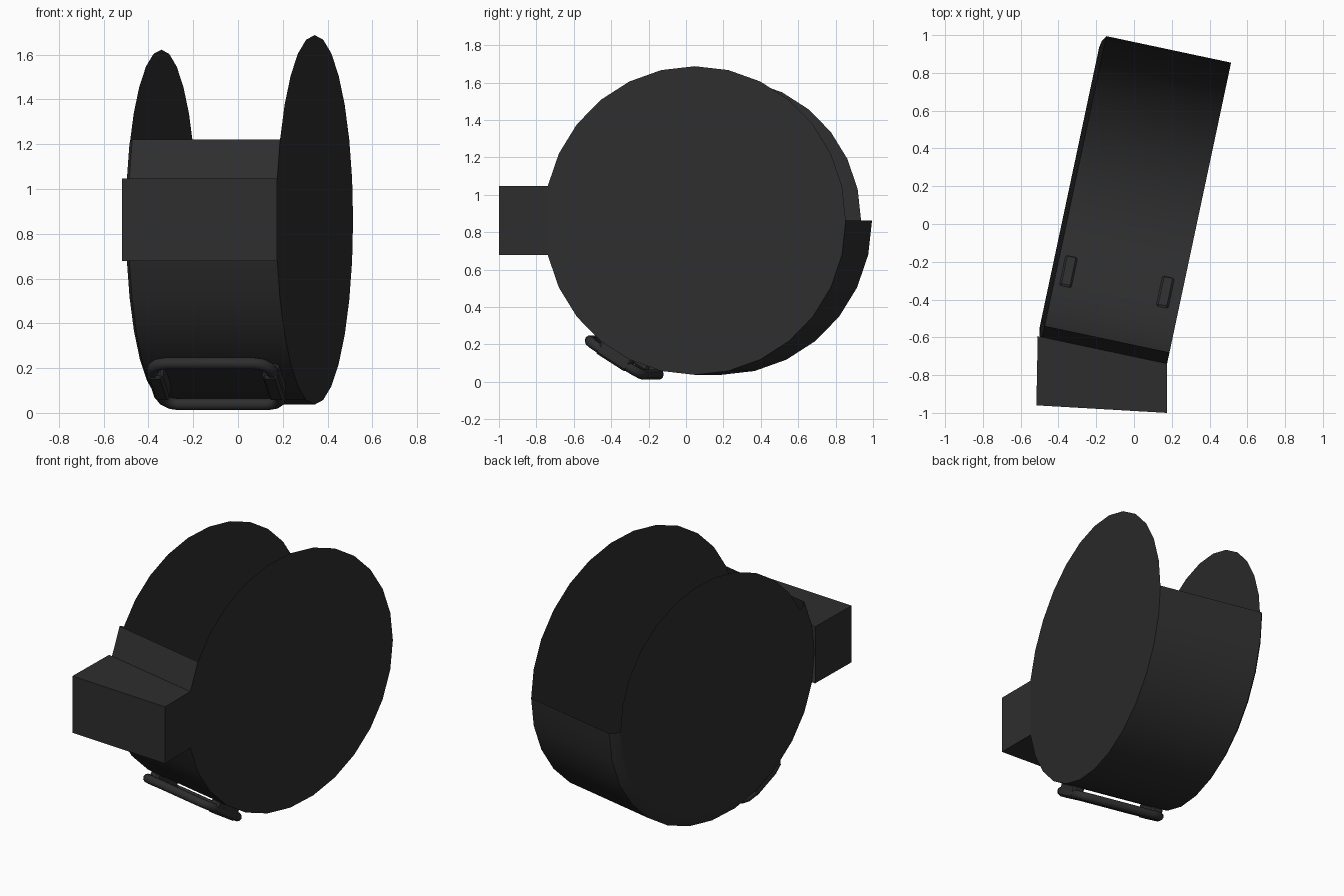
import bpy, bmesh, math
from mathutils import Matrix, Vector

if "Cube" in bpy.data.objects:
    bpy.data.objects.remove(bpy.data.objects["Cube"])

# Drum frame: local x = axle, local y = back, local z = up
FRAME = Matrix.Translation((0, 0.12, 0.862)) @ Matrix.Rotation(math.radians(-12), 4, 'Z')
N = 28
STEP = 2 * math.pi / N
R, R_CAP, HALF = 0.825, 0.76, 0.35

mat = bpy.data.materials.new("charcoal")
mat.diffuse_color = (0.027, 0.027, 0.027, 1)
mat.use_nodes = True
mat.node_tree.nodes["Principled BSDF"].inputs["Base Color"].default_value = mat.diffuse_color


def make(name, verts, faces, centre=(0, 0, 0), smooth=True, local=True):
    """Mesh whose faces all point away from a centre."""
    bm = bmesh.new()
    vs = [bm.verts.new(v) for v in verts]
    for f in faces:
        face = bm.faces.new([vs[i] for i in f])
        face.normal_update()
        if face.normal.dot(face.calc_center_median() - Vector(centre)) < 0:
            face.normal_flip()
    me = bpy.data.meshes.new(name)
    bm.to_mesh(me)
    bm.free()
    if local:
        me.transform(FRAME)
    me.materials.append(mat)
    ob = bpy.data.objects.new(name, me)
    bpy.context.collection.objects.link(ob)
    if smooth:
        bpy.context.view_layer.objects.active = ob
        ob.select_set(True)
        bpy.ops.object.shade_smooth_by_angle(angle=math.radians(30))
        ob.select_set(False)
    return ob


def rim(u, r, i):
    a = i * STEP
    return (u, r * math.cos(a), r * math.sin(a))


# Side discs
for name, u, r in (("right_disc", HALF, R), ("left_disc", -HALF, R_CAP)):
    make(name, [rim(u, r, i) for i in range(N)], [range(N)], smooth=False)

# Open drum wall: from the back, under the bottom, up to the front lip
section = [(HALF, R), (-0.325, R), (-0.343, 0.795), (-HALF, R_CAP)]
stops = list(range(0, -17, -1))
verts = [rim(u, r, i) for i in stops for u, r in section]
faces = []
K = len(section)
for s in range(len(stops) - 1):
    for k in range(K - 1):
        if s in (13, 14) and k == 0:      # opening behind the front mouth
            continue
        a = s * K + k
        faces.append((a, a + 1, a + K + 1, a + K))
make("drum_wall", verts, faces)

# Front mouth: box reaching forward from the drum
h = R * math.sin(STEP)
y = -R * math.cos(STEP)
back = [FRAME @ Vector((u, y, z)) for u in (-HALF, HALF) for z in (-h, h)]
zs = (back[0].z, back[1].z)
front = [Vector((x, yy, z)) for x, yy in ((-0.517, -0.96), (0.175, -1.0)) for z in zs]
make("front_mouth", back + front,
     [(4, 5, 7, 6), (0, 1, 5, 4), (2, 3, 7, 6), (1, 3, 7, 5), (0, 2, 6, 4)],
     centre=(-0.17, -0.82, 0.862), smooth=False, local=False)

# Frame of the belt loop: tangent to the lower front facet
tilt = 2.5 * STEP
LOOP = Matrix.Rotation(-tilt, 4, 'X') @ Matrix.Translation((0, 0, -0.865))

# Belt loop: rounded rectangular tube
path = []
hx, hy, cr, tube = 0.272, 0.172, 0.07, 0.027
for q, (sx, sy) in enumerate(((1, 1), (-1, 1), (-1, -1), (1, -1))):
    for j in range(4):
        a = math.radians(90 * q + 30 * j)
        path.append((Vector((sx * (hx - cr) + cr * math.cos(a),
                             sy * (hy - cr) + cr * math.sin(a), 0)),
                     Vector((math.cos(a), math.sin(a), 0))))
P, S = len(path), 10
bm = bmesh.new()
rings = [[bm.verts.new(LOOP @ (p + n * tube * math.cos(2 * math.pi * k / S)
                               + Vector((0, 0, tube * math.sin(2 * math.pi * k / S)))))
          for k in range(S)] for p, n in path]
for i in range(P):
    for k in range(S):
        a, b = rings[i], rings[(i + 1) % P]
        bm.faces.new((a[k], b[k], b[(k + 1) % S], a[(k + 1) % S]))
bmesh.ops.recalc_face_normals(bm, faces=bm.faces)
me = bpy.data.meshes.new("belt_loop")
bm.to_mesh(me)
bm.free()
me.transform(FRAME)
me.materials.append(mat)
ob = bpy.data.objects.new("belt_loop", me)
bpy.context.collection.objects.link(ob)
bpy.context.view_layer.objects.active = ob
ob.select_set(True)
bpy.ops.object.shade_smooth_by_angle(angle=math.radians(40))
ob.select_set(False)

# Loop brackets holding each end of the loop to the wall
for side, sx in (("left", -1), ("right", 1)):
    bm = bmesh.new()
    bmesh.ops.create_cube(bm, size=1, matrix=FRAME @ LOOP
                          @ Matrix.Translation((sx * 0.262, 0, 0.012))
                          @ Matrix.Diagonal((0.07, 0.2, 0.085, 1)))
    bmesh.ops.bevel(bm, geom=bm.edges[:], offset=0.012, segments=1, affect='EDGES')
    me = bpy.data.meshes.new(side + "_loop_bracket")
    bm.to_mesh(me)
    bm.free()
    me.materials.append(mat)
    bpy.context.collection.objects.link(bpy.data.objects.new(side + "_loop_bracket", me))
